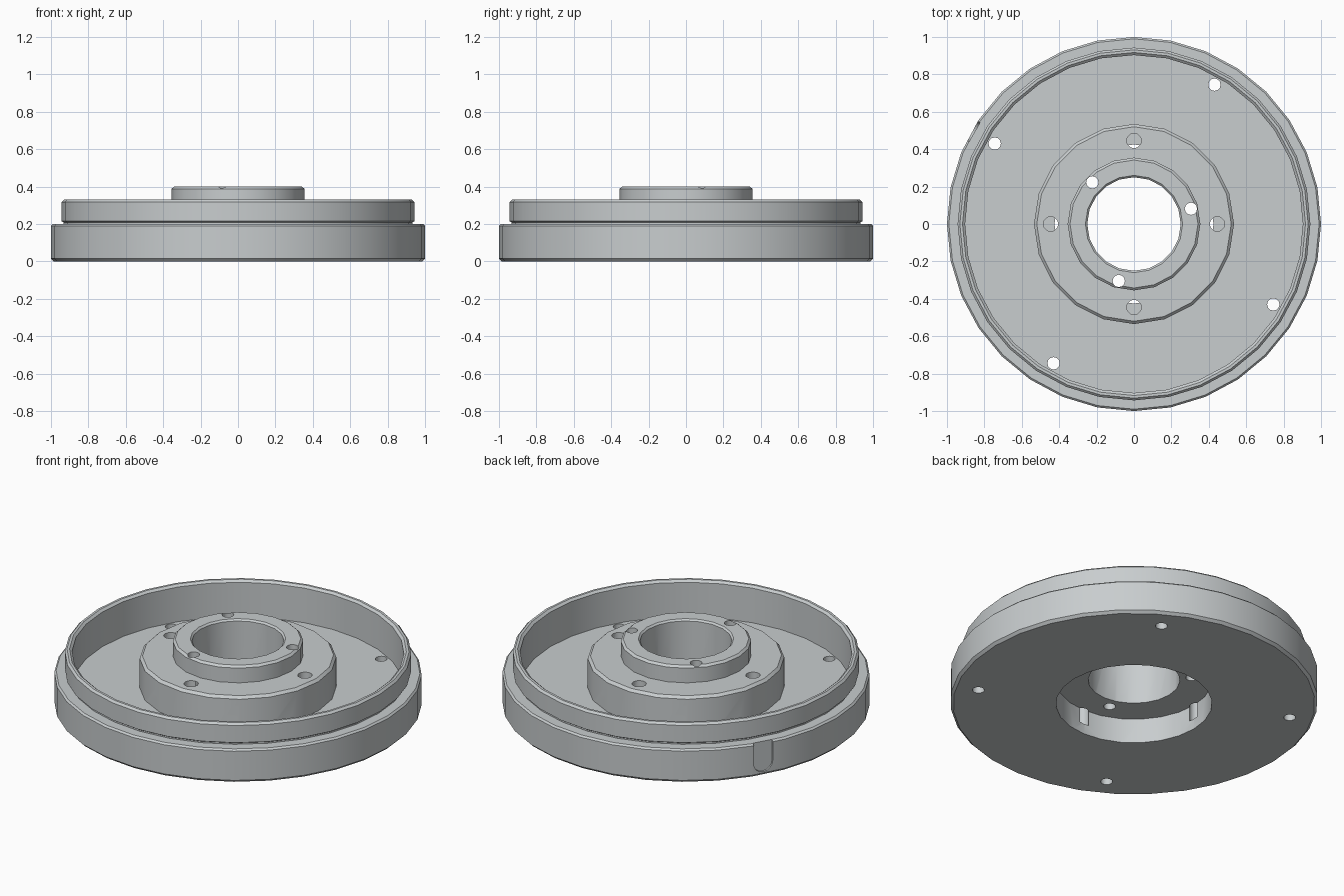
import bpy, bmesh, math
from mathutils import Matrix

cube = bpy.data.objects.get("Cube")
if cube:
    bpy.data.objects.remove(cube, do_unlink=True)

steel = bpy.data.materials.new("grey steel")
steel.use_nodes = True
GREY = (0.58, 0.61, 0.62, 1)
steel.diffuse_color = GREY
steel.node_tree.nodes["Principled BSDF"].inputs["Base Color"].default_value = GREY


def finish(name, bm):
    bmesh.ops.recalc_face_normals(bm, faces=bm.faces[:])
    mesh = bpy.data.meshes.new(name)
    bm.to_mesh(mesh)
    bm.free()
    mesh.materials.append(steel)
    obj = bpy.data.objects.new(name, mesh)
    bpy.context.collection.objects.link(obj)
    return obj


def lathe(name, profile, sides, x=0, y=0):
    """Solid of revolution; the profile starts and ends on the axis."""
    bm = bmesh.new()
    rings = []
    for r, z in profile:
        if r == 0:
            rings.append([bm.verts.new((x, y, z))] * sides)
        else:
            rings.append([bm.verts.new((x + r * math.cos(2 * math.pi * i / sides),
                                        y + r * math.sin(2 * math.pi * i / sides), z))
                          for i in range(sides)])
    for a, b in zip(rings, rings[1:]):
        for i in range(sides):
            j = (i + 1) % sides
            bm.faces.new(dict.fromkeys((a[i], a[j], b[j], b[i])))
    return finish(name, bm)


def combine(target, tool, operation):
    mod = target.modifiers.new("cut", 'BOOLEAN')
    mod.operation, mod.solver, mod.object = operation, 'EXACT', tool
    bpy.context.view_layer.objects.active = target
    bpy.ops.object.modifier_apply(modifier=mod.name)
    bpy.data.objects.remove(tool, do_unlink=True)


def drill(radius, z0, z1, sides, dist=0, angle=0):
    a = math.radians(angle)
    tool = lathe("drill", [(0, z0), (radius, z0), (radius, z1), (0, z1)], sides,
                 dist * math.cos(a), dist * math.sin(a))
    combine(flange, tool, 'DIFFERENCE')


# Dished plate with a stepped outer rim
flange = lathe("flange", [
    (0, 0), (0.985, 0), (1, 0.015), (1, 0.19), (0.99, 0.2), (0.932, 0.2),
    (0.932, 0.208), (0.943, 0.215), (0.943, 0.318), (0.931, 0.33),
    (0.917, 0.33), (0.903, 0.318), (0.903, 0.11), (0, 0.11)], 32)

# Raised hub with a collar
hub = lathe("hub", [
    (0, 0.05), (0.535, 0.05), (0.535, 0.285), (0.52, 0.3), (0.355, 0.3),
    (0.355, 0.388), (0.342, 0.4), (0, 0.4)], 20)
combine(flange, hub, 'UNION')

# Central bore with chamfered mouth, and the recess underneath
bore = lathe("bore", [(0, -0.1), (0.25, -0.1), (0.25, 0.39), (0.27, 0.41), (0, 0.41)], 20)
combine(flange, bore, 'DIFFERENCE')
drill(0.425, -0.1, 0.148, 24)

# Bolt holes: plate, collar, and blind holes in the hub
for k in range(4):
    drill(0.033, -0.1, 0.2, 12, 0.86, 60 + 90 * k)
for k in range(3):
    drill(0.033, 0.1, 0.5, 12, 0.315, 15 + 120 * k)
for k in range(4):
    drill(0.04, 0.062, 0.5, 12, 0.445, 90 * k)

# Shallow round-bottomed notch in the outer rim
bm = bmesh.new()
outline = [(0.058, 0.25), (-0.058, 0.25)]
outline += [(0.058 * math.cos(t), 0.08 + 0.058 * math.sin(t))
            for t in (math.pi * (1 + i / 8) for i in range(9))]
face = bm.faces.new([bm.verts.new((0.984, y, z)) for y, z in outline])
new = bmesh.ops.extrude_face_region(bm, geom=[face])["geom"]
bmesh.ops.translate(bm, verts=[v for v in new if isinstance(v, bmesh.types.BMVert)],
                    vec=(0.1, 0, 0))
bmesh.ops.transform(bm, matrix=Matrix.Rotation(math.radians(150), 4, 'Z'), verts=bm.verts[:])
combine(flange, finish("notch", bm), 'DIFFERENCE')

# Smooth round walls, sharp rims
bpy.ops.object.select_all(action='DESELECT')
flange.select_set(True)
bpy.context.view_layer.objects.active = flange
bpy.ops.object.shade_smooth_by_angle(angle=math.radians(31))
